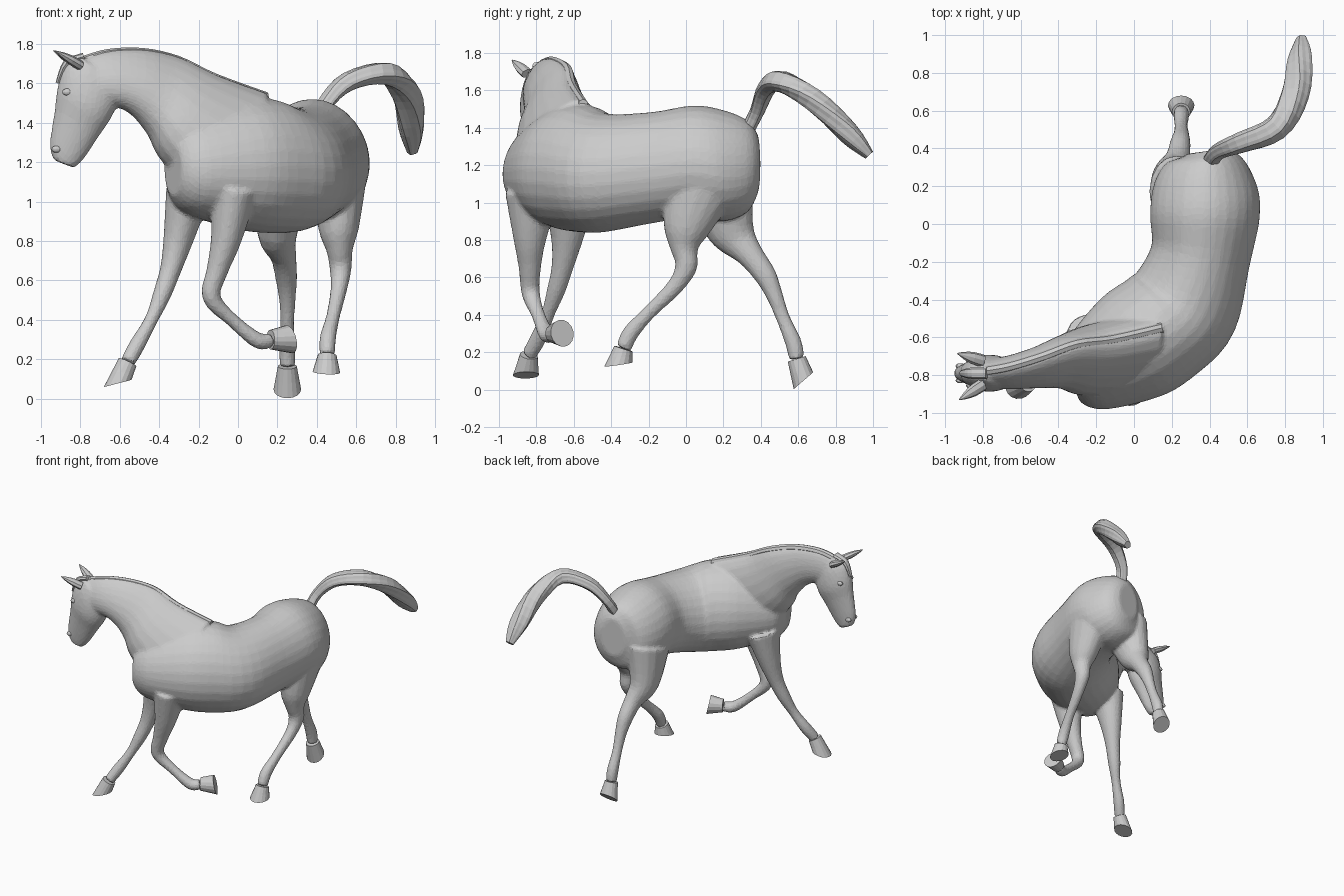
import bpy, bmesh, math
from mathutils import Vector as V

if "Cube" in bpy.data.objects:
    bpy.data.objects.remove(bpy.data.objects["Cube"])


def catmull(a, b, c, d, t):
    return 0.5 * (2 * b + (c - a) * t + (2 * a - 5 * b + 4 * c - d) * t * t
                  + (3 * b - a - 3 * c + d) * t ** 3)


def loft(bm, secs, sides=20, egg=0.0, ripple=0.0, steps=4):
    """Closed skin through sections (edge point, opposite edge point, half width)."""
    rows = [[*p, *q, w] for p, q, w in secs]
    fine = []
    for i in range(len(rows) - 1):
        near = [rows[max(i - 1, 0)], rows[i], rows[i + 1], rows[min(i + 2, len(rows) - 1)]]
        fine += [[catmull(*c, s / steps) for c in zip(*near)] for s in range(steps)]
    fine.append(rows[-1])
    secs = [(V(r[:3]), V(r[3:6]), r[6]) for r in fine]
    mids = [(p + q) / 2 for p, q, w in secs]
    rings = []
    for i, (p, q, w) in enumerate(secs):
        tan = mids[min(i + 1, len(mids) - 1)] - mids[max(i - 1, 0)]
        axis = (p - q) / 2
        side = tan.cross(axis).normalized() * w
        ring = []
        for j in range(sides):
            a = 2 * math.pi * j / sides
            c, s = math.cos(a), math.sin(a)
            g = 1 + ripple * math.cos(5 * a)
            ring.append(bm.verts.new(mids[i] + (side * c * (1 - egg * s) + axis * s) * g))
        rings.append(ring)
    for a, b in zip(rings, rings[1:]):
        for j in range(sides):
            k = (j + 1) % sides
            bm.faces.new((a[j], a[k], b[k], b[j]))
    bm.faces.new(rings[0])
    bm.faces.new(rings[-1])


def tube(pts, radii, fore, flat):
    """Sections along a path; flat(r) gives the side radius."""
    c = [V(p) for p in pts]
    out = []
    for i, r in enumerate(radii):
        t = (c[min(i + 1, len(c) - 1)] - c[max(i - 1, 0)]).normalized()
        f = V(fore)
        f = (f - t * f.dot(t)).normalized() * r
        out.append((c[i] + f, c[i] - f, flat(r)))
    return out


def finish(name, bm):
    bmesh.ops.recalc_face_normals(bm, faces=bm.faces)
    me = bpy.data.meshes.new(name)
    bm.to_mesh(me)
    bm.free()
    ob = bpy.data.objects.new(name, me)
    bpy.context.collection.objects.link(ob)
    return ob


def part(name, secs, **kw):
    bm = bmesh.new()
    loft(bm, secs, **kw)
    return finish(name, bm)


body = bmesh.new()

# Torso: x, y, top z, bottom z, half width, rump to chest
torso = [(.38, .385, 1.36, 1.06, .10), (.385, .33, 1.44, .95, .205), (.38, .2, 1.495, .90, .275),
         (.375, .04, 1.52, .92, .29), (.35, -.18, 1.485, .89, .265), (.265, -.42, 1.475, .845, .305),
         (.16, -.535, 1.52, .84, .31), (-.01, -.65, 1.51, .86, .305), (-.25, -.80, 1.40, .94, .21),
         (-.33, -.84, 1.31, 1.03, .11)]
loft(body, [((x, y, a), (x, y, b), w) for x, y, a, b, w in torso], sides=28, egg=.08)

# Neck: crest points, throat points (x, z), half widths
crest = [(.15, -.55, 1.545), (-.11, -.61, 1.64), (-.3, -.635, 1.73),
         (-.48, -.70, 1.77), (-.66, -.755, 1.765), (-.80, -.78, 1.725)]
throat = [(-.2, 1.02), (-.385, 1.22), (-.445, 1.34), (-.52, 1.43), (-.6, 1.475), (-.67, 1.48)]
width = [.2, .17, .13, .105, .09, .08]
loft(body, [(c, (x, -.8, z), w) for c, (x, z), w in zip(crest, throat, width)], egg=.25)

# Head: forehead x z, jaw x z, half width
head = [(-.80, 1.74, -.62, 1.58, .065), (-.875, 1.69, -.615, 1.49, .09), (-.915, 1.58, -.65, 1.41, .098),
        (-.93, 1.46, -.705, 1.33, .078), (-.955, 1.29, -.785, 1.21, .054), (-.935, 1.21, -.83, 1.17, .042)]
loft(body, [((a, -.79, b), (c, -.79, d), w) for a, b, c, d, w in head], egg=.08)

# Legs: shared thickness, one path each, then a hoof from sole centre and toe direction
FRONT = [.15, .09, .06, .05, .037, .044, .041]
HIND = [.2, .125, .074, .06, .045, .038, .045, .042]


def leg(name, radii, path, sole, toe):
    loft(body, tube(path, radii, (0, -1, 0), lambda r: r * (.94 - 1.6 * max(0, r - .05))), sides=16)
    top, sole, toe = V(path[-1]), V(sole), V(toe)
    n = (sole - top).normalized()
    band = (toe - n * toe.dot(n)).normalized() * .05
    part(name + "_hoof", [(top + band, top - band, .048), (sole + toe, sole - toe, .07)], sides=16, steps=2)


leg("front_left", FRONT, [(-.25, -.625, 1.05), (-.30, -.635, .82), (-.34, -.66, .66), (-.385, -.695, .53),
    (-.44, -.74, .40), (-.51, -.79, .275), (-.56, -.84, .185)],
    (-.61, -.856, .078), (-.07, -.016, -.018))
leg("front_right", FRONT, [(-.02, -.82, 1.05), (-.06, -.835, .81), (-.105, -.835, .65), (-.135, -.83, .515),
    (-.03, -.79, .40), (.1, -.745, .295), (.165, -.71, .3)],
    (.262, -.662, .302), (.022, -.008, -.07))
leg("hind_left", HIND, [(.22, .17, 1.1), (.2, .245, .84), (.23, .34, .725), (.245, .425, .61),
    (.25, .475, .5), (.25, .52, .38), (.25, .575, .25), (.25, .592, .165)],
    (.25, .628, .048), (0, -.052, -.045))
leg("hind_right", HIND, [(.51, .08, 1.1), (.51, 0, .86), (.515, -.01, .75), (.52, 0, .655),
    (.51, -.06, .55), (.48, -.2, .41), (.455, -.295, .305), (.452, -.335, .22)],
    (.448, -.362, .135), (0, -.075, -.011))

# Fuse the body masses into one faceted skin
raw = finish("raw_body", body)
m = raw.modifiers.new("fuse", 'REMESH')
m.mode, m.voxel_size = 'VOXEL', .012
m = raw.modifiers.new("soften", 'SMOOTH')
m.factor, m.iterations = .5, 8
m = raw.modifiers.new("facet", 'DECIMATE')
m.ratio = .16
skin = bpy.data.meshes.new_from_object(raw.evaluated_get(bpy.context.evaluated_depsgraph_get()))
horse = bpy.data.objects.new("horse_body", skin)
bpy.context.collection.objects.link(horse)
bpy.data.objects.remove(raw)
for p in skin.polygons:
    p.use_smooth = False

# Mane and forelock: thin rolls along the crest
up, down = V((0, 0, .008)), V((0, 0, .05))
part("mane", [(V(c) + up, V(c) - down, .028) for c in crest], sides=8)
part("forelock", tube([(-.78, -.79, 1.735), (-.87, -.79, 1.70), (-.915, -.79, 1.6)],
                      [.02, .018, .01], (0, 0, 1), lambda r: r * 1.6), sides=8)

# Tail: grooved, arched and swung to one side
part("tail", tube([(.40, .32, 1.37), (.44, .38, 1.49), (.56, .43, 1.61), (.75, .51, 1.65),
                   (.85, .68, 1.55), (.88, .87, 1.37), (.885, .98, 1.255)],
                  [.035, .036, .046, .055, .06, .055, .025], (-.3, -.5, 1), lambda r: r * 1.2),
     ripple=.07)

# Ears
for side, base, tip in (("left", (-.80, -.725, 1.69), (-.935, -.685, 1.765)),
                        ("right", (-.80, -.85, 1.69), (-.925, -.93, 1.763))):
    b, t = V(base), V(tip)
    part(side + "_ear", tube([b, b.lerp(t, .4), b.lerp(t, .75), t], [.025, .024, .014, .002],
                             (-.5, 0, -1), lambda r: r * 1.35), sides=8, steps=2)

# Eyes and nostrils
for s, side in ((1, "left"), (-1, "right")):
    for name, x, off, z in (("eye", -.865, .066, 1.555), ("nostril", -.92, .038, 1.265)):
        bpy.ops.mesh.primitive_uv_sphere_add(segments=12, ring_count=8, radius=.021,
                                             location=(x, -.79 + s * off, z))
        ob = bpy.context.object
        ob.name = side + "_" + name
        ob.scale = (1.2, .7, .85)
